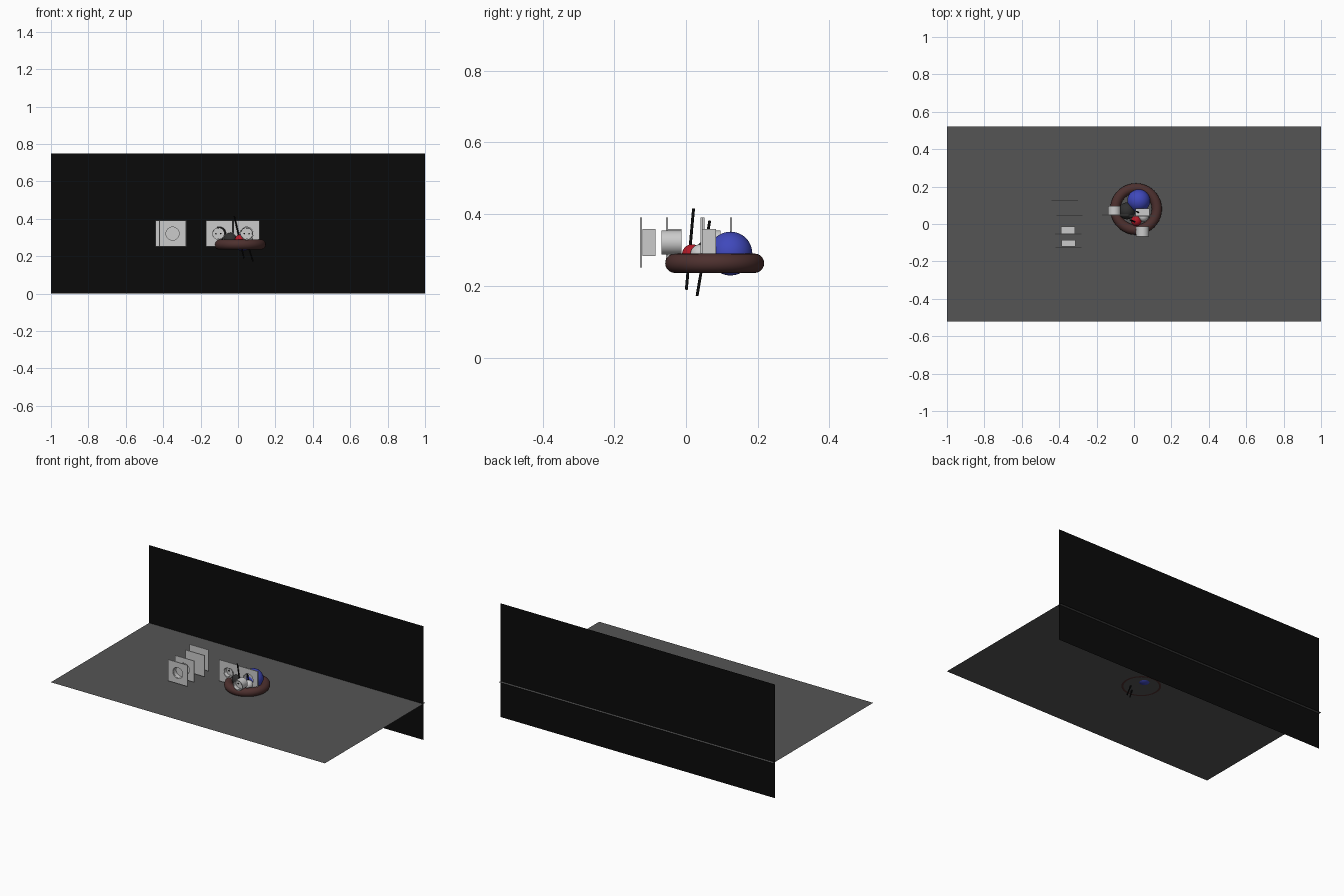
import bpy
from math import pi, radians
from mathutils import Vector

if "Cube" in bpy.data.objects:
    bpy.data.objects.remove(bpy.data.objects["Cube"])


def colour(name, rgb):
    m = bpy.data.materials.new(name)
    m.diffuse_color = (*rgb, 1)
    m.use_nodes = True
    m.node_tree.nodes["Principled BSDF"].inputs["Base Color"].default_value = m.diffuse_color
    return m


BLACK = colour("black", (0.003, 0.003, 0.003))
DARK = colour("dark_grey", (0.09, 0.09, 0.09))
CHARCOAL = colour("charcoal", (0.03, 0.03, 0.03))
BROWN = colour("brown", (0.075, 0.03, 0.028))
BLUE = colour("blue", (0.05, 0.065, 0.5))
RED = colour("red", (0.45, 0.01, 0.02))


def finish(name, mat=None, smooth=False):
    o = bpy.context.object
    o.name = name
    bpy.ops.object.transform_apply(location=False, rotation=True, scale=True)
    if mat:
        o.data.materials.append(mat)
    if smooth:
        bpy.ops.object.shade_smooth_by_angle(angle=radians(35))
    return o


def box(name, loc, size, mat=None):
    bpy.ops.mesh.primitive_cube_add(size=1, location=loc)
    bpy.context.object.scale = size
    return finish(name, mat)


def cyl_y(name, x, z, y0, y1, r, mat=None, n=40):
    bpy.ops.mesh.primitive_cylinder_add(vertices=n, radius=r, depth=y1 - y0,
                                        location=(x, (y0 + y1) / 2, z), rotation=(pi / 2, 0, 0))
    return finish(name, mat, True)


def cut(obj, cutter):
    mod = obj.modifiers.new("cut", 'BOOLEAN')
    mod.operation = 'DIFFERENCE'
    mod.solver = 'EXACT'
    mod.object = cutter
    bpy.context.view_layer.objects.active = obj
    bpy.ops.object.modifier_apply(modifier=mod.name)
    bpy.data.objects.remove(cutter)


def ball(name, loc, r, mat=None):
    bpy.ops.mesh.primitive_uv_sphere_add(segments=40, ring_count=20, radius=r, location=loc)
    finish(name, mat, True)


def rod(name, a, b, r, mat):
    a, b = Vector(a), Vector(b)
    bpy.ops.mesh.primitive_cylinder_add(vertices=16, radius=r, depth=(b - a).length, location=(a + b) / 2)
    bpy.context.object.rotation_euler = (b - a).to_track_quat('Z', 'Y').to_euler()
    finish(name, mat, True)


Z = 0.321
PLATE = 0.14


def plate(name, x, y, hole=False):
    p = box(name, (x, y, Z), (PLATE, 0.006, PLATE))
    if hole:
        cut(p, cyl_y("cutter", x, Z, y - 0.02, y + 0.02, 0.036))


def square_body(name, x, y):
    # mounting block with round recess, behind the plate
    b = box(name, (x, y + 0.022, Z), (0.075, 0.037, 0.075))
    cut(b, cyl_y("cutter", x, Z, y - 0.03, y + 0.03, 0.035))


def insert(name, x, y0, y1):
    # round socket cup with two contact holes
    c = cyl_y(name, x, Z, y0, y1, 0.034)
    cut(c, cyl_y("cutter", x, Z, y0 - 0.02, y0 + 0.025, 0.030))
    for s in (-1, 1):
        cyl_y(name + "_contact", x + s * 0.013, Z, y0 + 0.022, y0 + 0.026, 0.004, BLACK, 16)
        box(name + "_clip", (x, y0 + 0.012, Z + s * 0.028), (0.008, 0.022, 0.006))


# backdrop
bpy.ops.mesh.primitive_plane_add(size=1, location=(0, 0, 0.237))
bpy.context.object.scale = (2, 1.045, 1)
finish("floor", DARK)
bpy.ops.mesh.primitive_plane_add(size=1, location=(0, 0.503, 0.375), rotation=(pi / 2, 0, 0))
bpy.context.object.scale = (2, 0.75, 1)
finish("back_wall", BLACK)

# left stack of plates
plate("front_plate", -0.35, -0.125, True)
square_body("front_block", -0.35, -0.125)
plate("second_plate", -0.352, -0.053, True)
square_body("second_block", -0.352, -0.053)
plate("third_plate", -0.345, 0.046)
plate("rear_plate", -0.37, 0.125)

# right group
plate("left_plate", -0.10, 0.049, True)
insert("left_insert", -0.105, 0.050, 0.096)
plate("right_plate", 0.046, 0.043, True)
square_body("right_block", 0.046, 0.043)
insert("loose_insert", 0.046, -0.068, -0.013)

# ring holding balls and rods
bpy.ops.mesh.primitive_torus_add(major_radius=0.111, minor_radius=0.027, major_segments=64,
                                 minor_segments=20, location=(0.011, 0.08, 0.263))
finish("bowl_ring", BROWN, True)
ball("blue_ball", (0.025, 0.124, 0.29), 0.061, BLUE)
ball("dark_ball", (-0.038, 0.07, 0.288), 0.045, CHARCOAL)
ball("red_ball", (0.012, 0.017, 0.288), 0.028, RED)
ball("grey_ball", (0.05, 0.04, 0.288), 0.028)
rod("left_rod", (-0.02, 0.021, 0.415), (0.032, 0.001, 0.19), 0.004, BLACK)
rod("right_rod", (0.015, 0.066, 0.381), (0.08, 0.031, 0.173), 0.004, BLACK)
